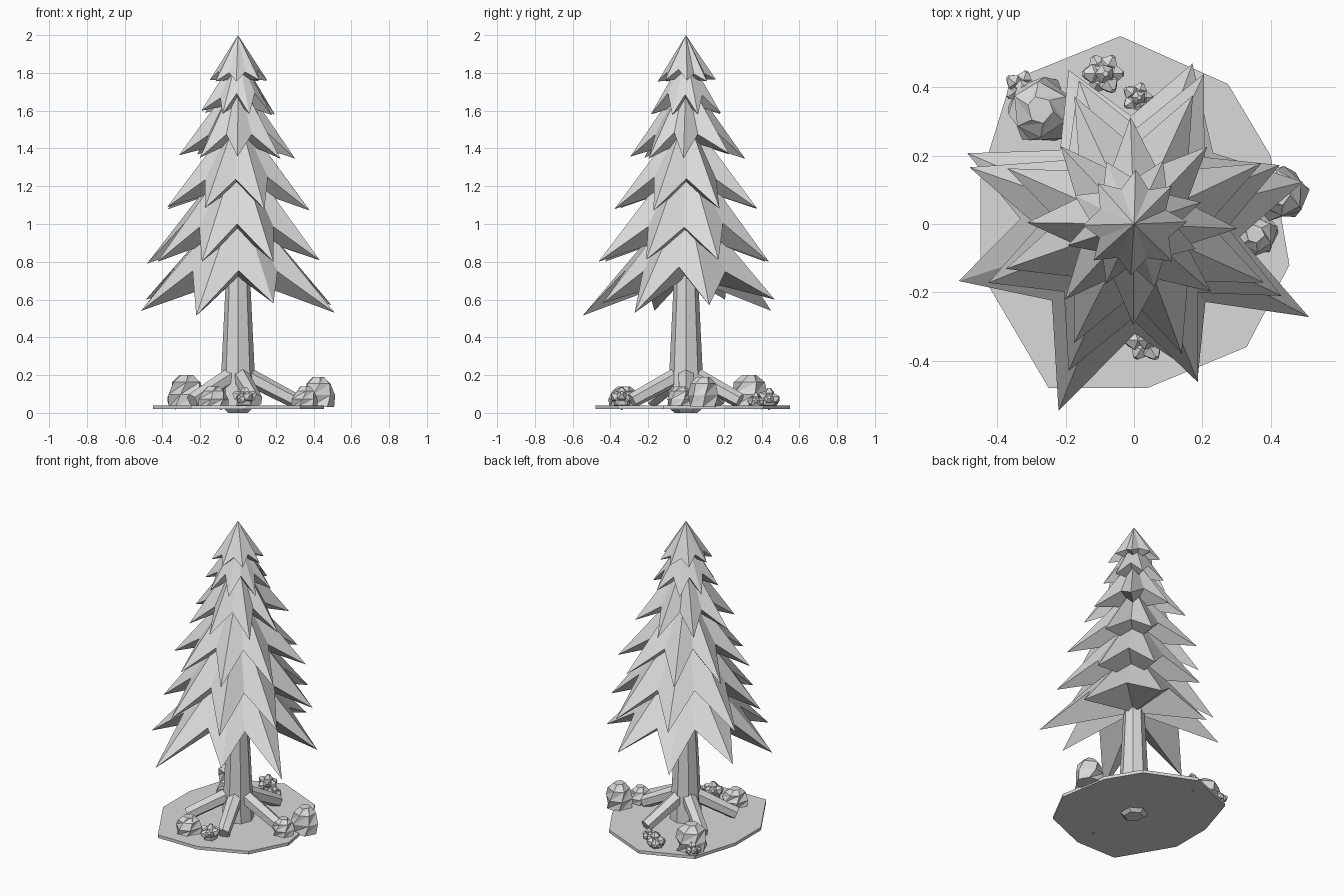
import bpy, bmesh, math, random
from mathutils import Vector, Matrix

if "Cube" in bpy.data.objects:
    bpy.data.objects.remove(bpy.data.objects["Cube"], do_unlink=True)
rng = random.Random(4)

grey = bpy.data.materials.new("light_grey")
grey.use_nodes = True
grey.diffuse_color = (0.7, 0.7, 0.7, 1)
grey.node_tree.nodes["Principled BSDF"].inputs["Base Color"].default_value = (0.7, 0.7, 0.7, 1)


def finish(name, bm):
    bmesh.ops.recalc_face_normals(bm, faces=bm.faces)
    mesh = bpy.data.meshes.new(name)
    bm.to_mesh(mesh)
    bm.free()
    mesh.materials.append(grey)
    obj = bpy.data.objects.new(name, mesh)
    bpy.context.collection.objects.link(obj)


def polar(deg, r, z):
    a = math.radians(deg)
    return Vector((r * math.cos(a), r * math.sin(a), z))


def tier(name, apex, tips, notch_r, notch_z):
    """Star-shaped skirt: long low tips, short high notches, hollow underside."""
    bm = bmesh.new()
    ring = []
    for i, (deg, r, z) in enumerate(tips):
        gap = (tips[(i + 1) % len(tips)][0] - deg) % 360
        ring.append(bm.verts.new(polar(deg, r, z)))
        ring.append(bm.verts.new(polar(deg + gap / 2, notch_r * rng.uniform(0.95, 1.05),
                                       notch_z + rng.uniform(-0.015, 0.015))))
    top = bm.verts.new((0, 0, apex))
    under = bm.verts.new((0, 0, notch_z - 0.04))
    for a, b in zip(ring, ring[1:] + ring[:1]):
        bm.faces.new((top, a, b))
        bm.faces.new((under, b, a))
    finish(name, bm)


def add_prism(bm, start, end, r1, r2, sides):
    """Tapered prism running between two points."""
    axis = end - start
    turn = axis.to_track_quat("Z", "Y").to_matrix().to_4x4()
    bmesh.ops.create_cone(bm, cap_ends=True, segments=sides, radius1=r1, radius2=r2,
                          depth=axis.length, matrix=Matrix.Translation((start + end) / 2) @ turn)


def frustum(name, *shape):
    bm = bmesh.new()
    add_prism(bm, *shape)
    finish(name, bm)


# Two lowest skirts of branches: angle, reach and height of each tip
tier("branches_1", 1.16,
     [(14, 0.51, 0.57), (70, 0.5, 0.6), (113, 0.49, 0.54), (157, 0.53, 0.6),
      (198, 0.54, 0.54), (248, 0.59, 0.515), (293, 0.48, 0.58), (332, 0.58, 0.53)], 0.32, 0.76)
tier("branches_2", 1.41,
     [(22, 0.46, 0.81), (65, 0.485, 0.8), (111, 0.45, 0.8), (161, 0.51, 0.79),
      (202, 0.46, 0.8), (246, 0.47, 0.8), (292, 0.5, 0.8), (334, 0.48, 0.81)], 0.275, 0.995)

# Upper skirts: apex, tip reach, tip height, notch reach, notch height, turn
uppers = [(1.59, 0.405, 1.08, 0.225, 1.245, 22),
          (1.79, 0.305, 1.36, 0.175, 1.485, 0),
          (1.91, 0.2, 1.59, 0.125, 1.68, 20),
          (2.0, 0.155, 1.75, 0.105, 1.81, 0)]
for n, (apex, r, z, nr, nz, turn) in enumerate(uppers, 3):
    tips = [(turn + 45 * i + rng.uniform(-4, 4), r * rng.uniform(0.96, 1.03),
             z + rng.uniform(-0.015, 0.015)) for i in range(8)]
    tier(f"branches_{n}", apex, tips, nr, nz)

# Trunk and its sloping roots
frustum("trunk", Vector((0, 0, 0.02)), Vector((0, 0, 1.0)), 0.098, 0.05, 8)
frustum("trunk_foot", Vector((0, 0, 0)), Vector((0, 0, 0.03)), 0.06, 0.095, 6)
for i in range(5):
    frustum(f"root_{i + 1}", polar(72 * i, 0.04, 0.2), polar(72 * i, 0.3, 0.065), 0.047, 0.04, 6)

# Thin irregular ground plate
outline = [(-0.04, 0.55), (-0.36, 0.42), (-0.45, 0.13), (-0.45, -0.14), (-0.25, -0.48),
           (0.04, -0.48), (0.33, -0.36), (0.455, -0.12), (0.4, 0.2), (0.275, 0.41)]
bm = bmesh.new()
lower, upper = [[bm.verts.new((x, y, z)) for x, y in outline] for z in (0.02, 0.04)]
bm.faces.new(lower)
bm.faces.new(upper)
for i in range(len(outline)):
    bm.faces.new((lower[i - 1], lower[i], upper[i], upper[i - 1]))
finish("ground_plate", bm)


def rock(name, x, y, r, height):
    """Faceted dome: broad foot, sloping shoulders, small crown."""
    bm = bmesh.new()
    rings = []
    for n, (scale, level) in enumerate([(0.97, 0), (1, 0.4), (0.8, 0.78), (0.4, 1)]):
        rings.append([bm.verts.new(Vector((x, y, 0.03)) + polar(
            60 * i + 15 * n + rng.uniform(-8, 8), r * scale * rng.uniform(0.93, 1.07),
            level * (height - 0.03))) for i in range(6)])
    for lo, hi in zip(rings, rings[1:]):
        for i in range(6):
            j = (i + 1) % 6
            bm.faces.new((lo[i], lo[j], hi[j]))
            bm.faces.new((lo[i], hi[j], hi[i]))
    bm.faces.new(rings[0][::-1])
    bm.faces.new(rings[-1])
    finish(name, bm)


def tuft(name, x, y, size, count):
    """Blunt crystals fanning out of a faceted core."""
    bm = bmesh.new()
    core = Vector((x, y, 0.03 + size * 0.55))
    bmesh.ops.create_icosphere(bm, subdivisions=1, radius=size * 0.8,
                               matrix=Matrix.Translation(core))
    ways = [polar(360 * i / count, 0.85, rng.uniform(0.1, 0.6)) for i in range(count)]
    for way in ways + [Vector((0.1, 0, 1))]:
        mid = core + way * size * 0.75
        add_prism(bm, core, mid, size * 0.35, size * 0.48, 5)
        add_prism(bm, mid, core + way * size * 1.15, size * 0.48, size * 0.15, 5)
    finish(name, bm)


# Boulders
rock("boulder_left", 0.425, 0.09, 0.086, 0.19)
rock("boulder_left_small", 0.355, -0.03, 0.068, 0.14)
rock("boulder_front", -0.13, -0.33, 0.08, 0.14)
rock("boulder_back", -0.275, 0.335, 0.1, 0.2)

# Crystal tufts
tuft("tuft_back", -0.09, 0.44, 0.06, 6)
tuft("tuft_back_small", 0.01, 0.37, 0.045, 5)
tuft("tuft_corner", -0.33, 0.4, 0.05, 5)
tuft("tuft_front", 0.035, -0.34, 0.062, 6)
